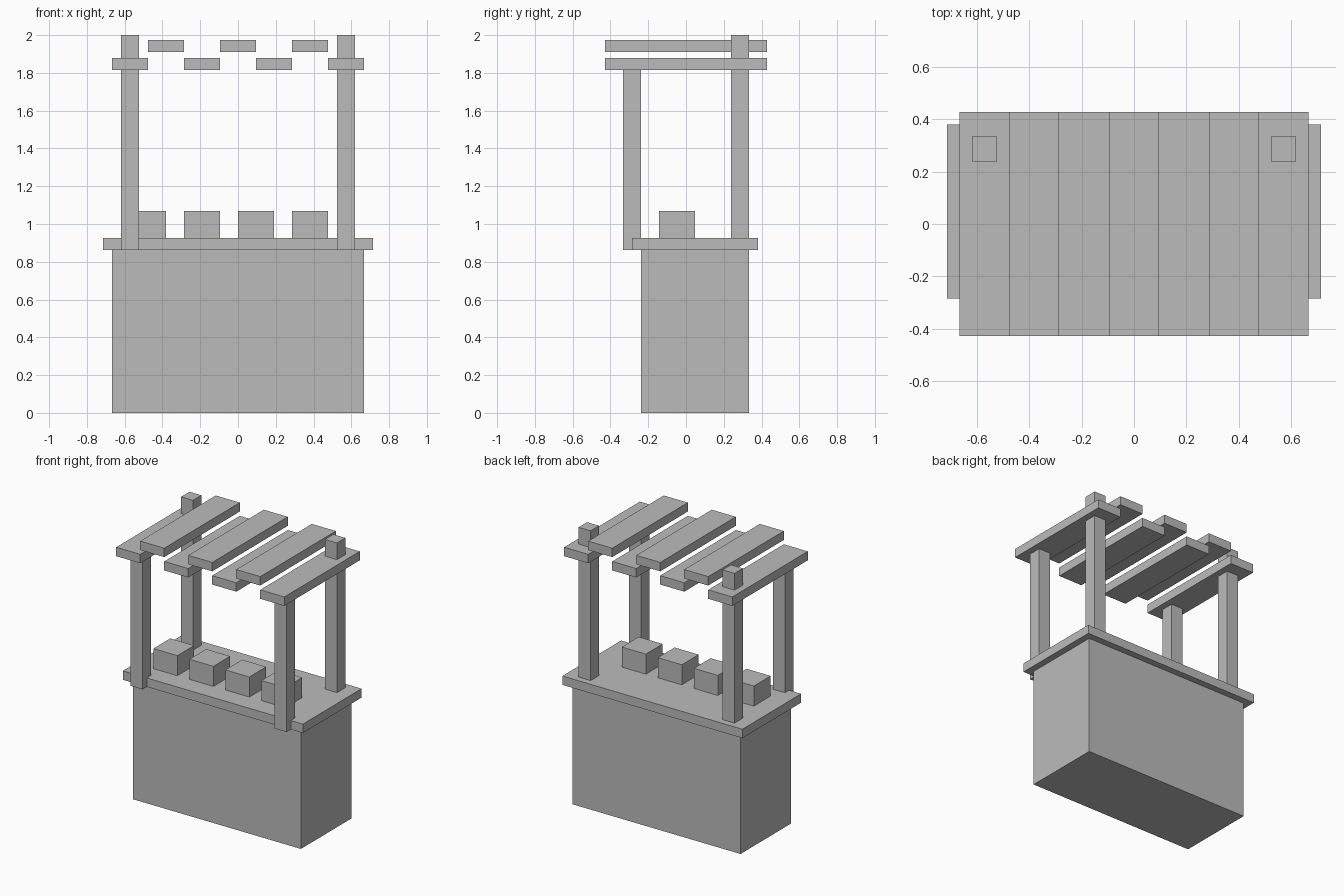
import bpy

default = bpy.data.objects.get("Cube")
if default:
    bpy.data.objects.remove(default, do_unlink=True)

grey = bpy.data.materials.new("plain_grey")
grey.use_nodes = True
grey.diffuse_color = (0.5, 0.5, 0.5, 1)
grey.node_tree.nodes["Principled BSDF"].inputs["Base Color"].default_value = (0.5, 0.5, 0.5, 1)


def box(name, x, y, z):
    """Add a box from its (low, high) range on each axis."""
    ranges = (x, y, z)
    bpy.ops.mesh.primitive_cube_add(size=1, location=[(a + b) / 2 for a, b in ranges])
    obj = bpy.context.object
    obj.name = obj.data.name = name
    obj.scale = [b - a for a, b in ranges]
    bpy.ops.object.transform_apply(location=False, rotation=False, scale=True)
    obj.data.materials.append(grey)
    return obj


def around(centre, width):
    return (centre - width / 2, centre + width / 2)


BASE_TOP, COUNTER_TOP = 0.862, 0.926
ROOF_BOTTOM = 1.816
PLANK = 0.1905

# Stall base and overhanging counter
box("stall_base", (-0.666, 0.666), (-0.238, 0.333), (0, BASE_TOP))
box("counter_top", (-0.714, 0.714), (-0.285, 0.381), (BASE_TOP, COUNTER_TOP))

# Front posts straddle the counter edge, back posts rise through the roof
for side, sign in (("left", 1), ("right", -1)):
    x = around(sign * 0.571, 0.095)
    box(f"front_post_{side}", x, around(-0.285, 0.095), (BASE_TOP, ROOF_BOTTOM))
    box(f"back_post_{side}", x, around(0.286, 0.095), (COUNTER_TOP, 2.0))

# Goods on the counter
for i in range(4):
    box(f"goods_box_{i + 1}", around(-0.476 + i * 0.2857, PLANK),
        around(-0.048, PLANK), (COUNTER_TOP, 1.07))

# Roof planks alternating between a low and a high layer
for i in range(7):
    low = ROOF_BOTTOM + (i % 2) * 0.095
    box(f"roof_plank_{i + 1}", around((i - 3) * PLANK, PLANK),
        (-0.428, 0.428), (low, low + 0.064))
